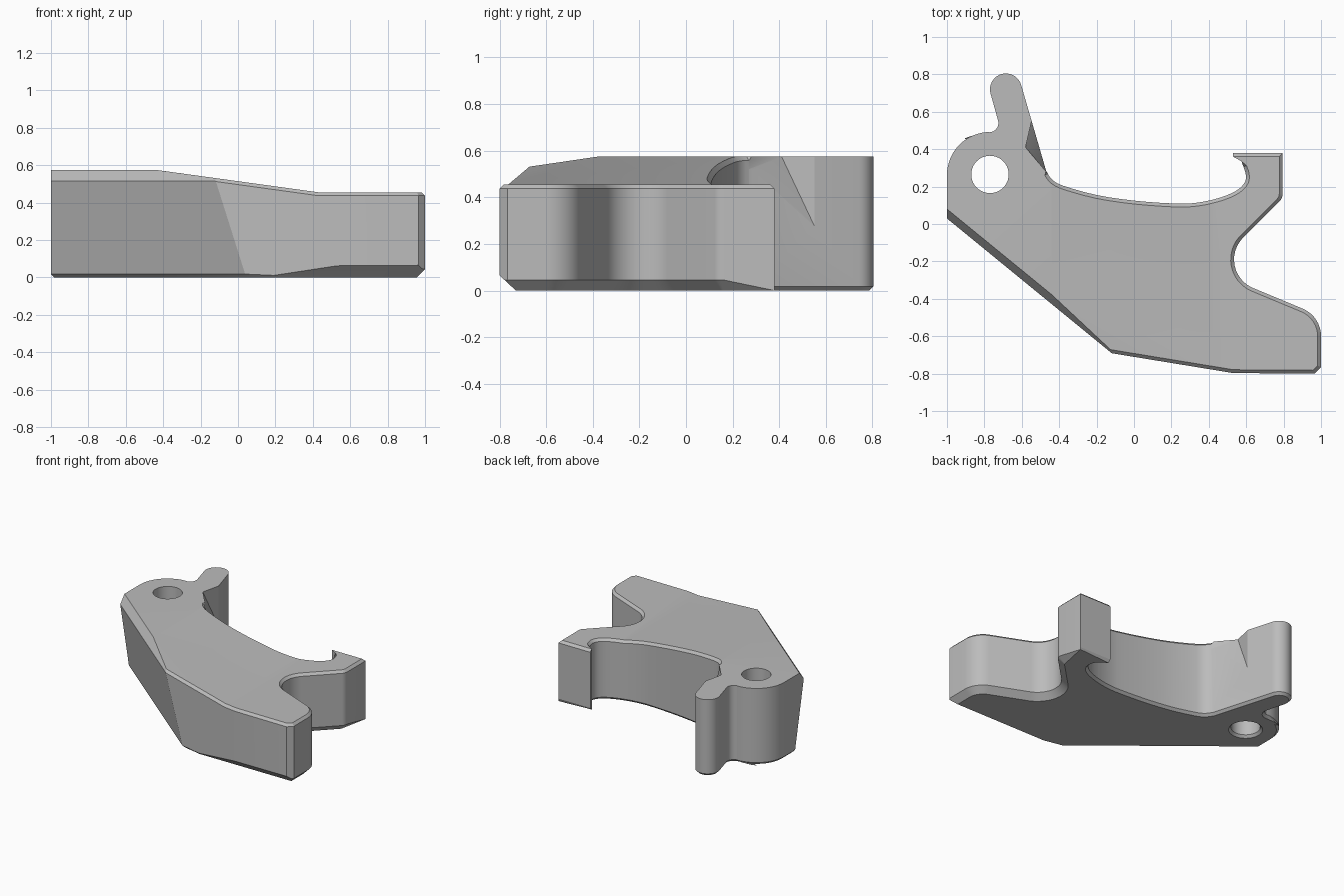
import bpy, bmesh
from math import cos, sin, radians
from mathutils import Vector

cube = bpy.data.objects.get("Cube")
if cube:
    bpy.data.objects.remove(cube, do_unlink=True)


def arc(cx, cy, r, start, end, n):
    return [(cx + r * cos(radians(start + (end - start) * i / n)),
             cy + r * sin(radians(start + (end - start) * i / n))) for i in range(n + 1)]


def smooth_path(pts, n=3):
    """Round a list of points with a Catmull-Rom curve."""
    v = [Vector(p) for p in pts]
    v = [2 * v[0] - v[1]] + v + [2 * v[-1] - v[-2]]
    out = []
    for a, b, c, d in zip(v, v[1:], v[2:], v[3:]):
        for i in range(n):
            t = i / n
            out.append(tuple(0.5 * (2 * b + (c - a) * t + (2 * a - 5 * b + 4 * c - d) * t * t
                                    + (3 * b - a - 3 * c + d) * t ** 3)))
    return out + [pts[-1]]


def top_height(x):
    t = min(max((x + 0.44) / 0.87, 0), 1)
    return 0.575 - 0.12 * t


def cut(bm, point, normal):
    """Slice off everything on the normal side and cap the opening."""
    bmesh.ops.bisect_plane(bm, geom=bm.verts[:] + bm.edges[:] + bm.faces[:], dist=1e-5,
                           plane_co=point, plane_no=normal, clear_outer=True)
    bmesh.ops.holes_fill(bm, edges=[e for e in bm.edges if e.is_boundary], sides=0)
    bm.normal_update()


def bevel(bm, up, width, rule):
    """Chamfer edges between a flat top or bottom and the side walls."""
    bm.normal_update()
    chosen = []
    for e in bm.edges:
        if len(e.link_faces) != 2:
            continue
        flat, wall = sorted(e.link_faces, key=lambda f: -f.normal.z * up)
        mid = (e.verts[0].co + e.verts[1].co) / 2
        lip = mid.x < 0.6 and mid.x > 0.5 and mid.y > 0.3
        if flat.normal.z * up > 0.9 and abs(wall.normal.z) < 0.3 and not lip and rule(mid, wall.normal):
            chosen.append(e)
    bmesh.ops.bevel(bm, geom=chosen, offset=width, offset_type='OFFSET', segments=1,
                    profile=0.5, affect='EDGES', clamp_overlap=False)
    bm.normal_update()


def new_object(name, bm):
    mesh = bpy.data.meshes.new(name)
    bm.to_mesh(mesh)
    bm.free()
    obj = bpy.data.objects.new(name, mesh)
    bpy.context.collection.objects.link(obj)
    return obj


# Plan outline, counter-clockwise from the left front corner
outline = [(-1, -0.02), (-0.18, -0.681), (0.53, -0.797), (0.965, -0.8), (1, -0.765)]
outline += arc(0.84, -0.60, 0.16, 0, 65, 8)            # rounded right toe
outline += arc(0.70, -0.19, 0.165, 245, 138, 12)       # side notch
outline += arc(0.735, 0.163, 0.06, -42, 0, 4)          # hook elbow
outline += [(0.795, 0.38), (0.53, 0.38), (0.53, 0.36)]
outline += smooth_path([(0.575, 0.335), (0.6, 0.25), (0.57, 0.195), (0.5, 0.155), (0.4, 0.125),
                        (0.3, 0.11), (0.2, 0.11), (0, 0.125), (-0.2, 0.155), (-0.38, 0.205),
                        (-0.44, 0.24), (-0.47, 0.285)])  # inner curve
outline += arc(-0.685, 0.72, 0.085, 15, 195, 16)       # finger tip
outline += arc(-0.775, 0.54, 0.05, 15, -90, 8)         # finger fillet
outline += arc(-0.77, 0.262, 0.23, 90, 180, 16)        # eye lobe

# Body prism with a sloping top
bm = bmesh.new()
base = bm.faces.new([bm.verts.new((x, y, 0)) for x, y in outline])
raised = bmesh.ops.extrude_face_region(bm, geom=[base])["geom"]
for v in raised:
    if isinstance(v, bmesh.types.BMVert):
        v.co.z = 0.575
bmesh.ops.recalc_face_normals(bm, faces=bm.faces[:])
for x in (-0.44, 0.43):
    bmesh.ops.bisect_plane(bm, geom=bm.verts[:] + bm.edges[:] + bm.faces[:], dist=1e-5,
                           plane_co=(x, 0, 0), plane_no=(1, 0, 0))
for v in bm.verts:
    if v.co.z > 0.3:
        v.co.z = top_height(v.co.x)

# Chamfers and slanted front faces
bevel(bm, 1, 0.018, lambda m, n: m.x > -0.475 and not (n.x < -0.5 and m.y < -0.2))
bevel(bm, -1, 0.045, lambda m, n: m.x > 0.5 and m.y < 0.185 and n.x > -0.2
      and not (n.y > 0.2 and m.x < 0.62 and m.y > 0))
corner = (-0.12, -0.69, 0.515)
cut(bm, corner, (-0.633, -0.774, -0.16))
cut(bm, corner, (-0.527, -0.645, 0.55))
bevel(bm, -1, 0.018, lambda m, n: True)
cut(bm, (0, -0.8, 0.065), (0, -0.065, -0.07))
bmesh.ops.recalc_face_normals(bm, faces=bm.faces[:])
body = new_object("bracket_body", bm)

# Cutter for the round hole, flared at the bottom
bm = bmesh.new()
rings = [[bm.verts.new((x, y, z)) for x, y in arc(-0.77, 0.265, r, 0, 360, 40)[:-1]]
         for r, z in ((0.135, -0.02), (0.1, 0.018), (0.1, 0.8))]
for low, high in zip(rings, rings[1:]):
    for i in range(40):
        j = (i + 1) % 40
        bm.faces.new((low[i], low[j], high[j], high[i]))
bm.faces.new(rings[0][::-1])
bm.faces.new(rings[-1])
hole = new_object("hole_cutter", bm)

# Cutter for the small wedge at the finger root
a, b, c = Vector((-0.58, 0.41, 0.575)), Vector((-0.55, 0.54, 0.3)), Vector((-0.47, 0.28, 0.525))
floor = [a, b + (b - a) * 0.25, c + (c - a) * 0.2]
bm = bmesh.new()
for p in floor:
    bm.verts.new(p)
    bm.verts.new((p.x, p.y, 0.7))
bmesh.ops.convex_hull(bm, input=bm.verts[:])
bmesh.ops.recalc_face_normals(bm, faces=bm.faces[:])
wedge = new_object("wedge_cutter", bm)

# Apply the cuts
bpy.ops.object.select_all(action='DESELECT')
body.select_set(True)
bpy.context.view_layer.objects.active = body
for cutter in (hole, wedge):
    cutter.hide_render = True
    mod = body.modifiers.new(cutter.name, 'BOOLEAN')
    mod.operation = 'DIFFERENCE'
    mod.solver = 'EXACT'
    mod.object = cutter
    bpy.ops.object.modifier_apply(modifier=mod.name)
    bpy.data.objects.remove(cutter, do_unlink=True)

# Material and shading
grey = bpy.data.materials.new("light_grey")
grey.use_nodes = True
colour = (0.5, 0.5, 0.5, 1)
grey.diffuse_color = colour
grey.node_tree.nodes["Principled BSDF"].inputs["Base Color"].default_value = colour
body.data.materials.clear()
body.data.materials.append(grey)
bpy.ops.object.shade_smooth_by_angle(angle=radians(25))
